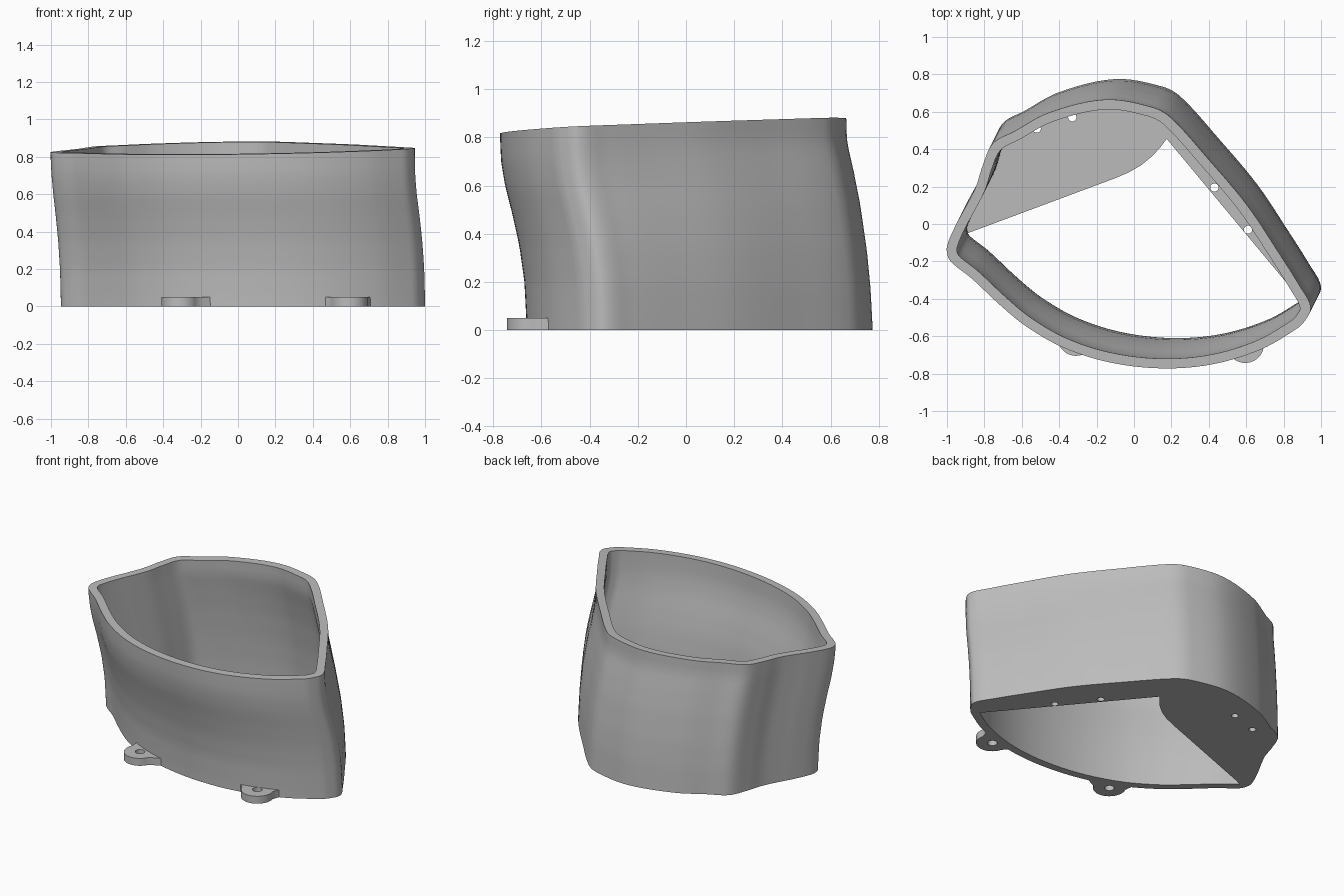
import bpy, bmesh, math
from mathutils import Vector

cube = bpy.data.objects.get("Cube")
if cube:
    bpy.data.objects.remove(cube)

grey = bpy.data.materials.new("plain_grey")
grey.use_nodes = True
grey.diffuse_color = (0.5, 0.5, 0.5, 1)
grey.node_tree.nodes["Principled BSDF"].inputs["Base Color"].default_value = (0.5, 0.5, 0.5, 1)

STEPS = 6                       # curve samples per outline segment
WALL = 0.052
LEAN = Vector((-0.055, -0.11))  # drift of the rim relative to the base

# Outline of the rim, counter-clockwise from the left tip
RIM = [Vector(p) for p in (
    (-1, -.12), (-.993, -.18), (-.96, -.22), (-.87, -.29), (-.72, -.43), (-.58, -.545),
    (-.38, -.66), (-.13, -.74), (.15, -.772), (.42, -.75), (.68, -.67), (.87, -.56),
    (.912, -.52), (.945, -.445), (.885, -.33), (.765, -.14), (.605, .1), (.395, .35),
    (.195, .57), (.095, .625), (-.155, .665), (-.455, .595), (-.64, .495), (-.755, .43),
    (-.81, .31), (-.845, .2), (-.89, .11), (-.95, 0))]
FRONT_RIGHT, TIP = 11, 1        # outline points where the floor starts and ends

# How far the wall has leaned at each height, along the front and the back
FRONT_LEAN = [(0, 0), (.05, .01), (.2, .08), (.35, .27), (.48, .53), (.6, .81), (.7, .96), (.8, 1), (1, 1)]
BACK_LEAN = [(0, 0), (.17, .08), (.33, .22), (.52, .47), (.66, .72), (.78, .97), (.88, 1), (1, 1)]


def lookup(table, z):
    for (a, fa), (b, fb) in zip(table, table[1:]):
        if z <= b:
            return fa + (fb - fa) * (z - a) / (b - a)
    return table[-1][1]


def inset(points, d):
    """Mitred inward offset of a counter-clockwise polygon."""
    out = []
    for i, p in enumerate(points):
        a = (p - points[i - 1]).normalized()
        b = (points[(i + 1) % len(points)] - p).normalized()
        n = Vector((-a.y - b.y, a.x + b.x)).normalized()
        out.append(p + n * d / max(0.5, n.dot(Vector((-a.y, a.x)))))
    return out


def smooth(points):
    """Closed curve through the points."""
    n, out = len(points), []
    tangent = [(points[(i + 1) % n] - points[i - 1]).normalized() for i in range(n)]
    for i in range(n):
        j = (i + 1) % n
        p, q = points[i], points[j]
        size = (q - p).length
        for k in range(STEPS):
            t = k / STEPS
            out.append(p * (1 + 2 * t) * (1 - t) ** 2 + q * t * t * (3 - 2 * t)
                       + (tangent[i] * t * (1 - t) ** 2 - tangent[j] * t * t * (1 - t)) * size)
    return out


def wall_point(p, u):
    """Place a rim point at height fraction u on the leaning wall."""
    z = u * (0.85 + 0.019 * p.x + 0.048 * p.y)
    back = min(1, max(0, (p.y + 0.45) / 0.9))
    t = lookup(FRONT_LEAN, z) * (1 - back) + lookup(BACK_LEAN, z) * back
    q = p - LEAN * (1 - t)
    return Vector((q.x, q.y, z))


def finish(obj):
    bpy.ops.object.select_all(action="DESELECT")
    obj.select_set(True)
    bpy.context.view_layer.objects.active = obj
    if obj.type == "CURVE":
        bpy.ops.object.convert(target="MESH")
    bpy.ops.object.shade_smooth_by_angle(angle=math.radians(30))


def plate(name, outline, holes, radius, thickness=0.05):
    """Flat slab on the ground with round holes."""
    curve = bpy.data.curves.new(name, "CURVE")
    curve.dimensions = "2D"
    curve.fill_mode = "BOTH"
    curve.extrude = thickness / 2
    circles = [[Vector((x + radius * math.cos(a * math.tau / 24),
                        y + radius * math.sin(a * math.tau / 24))) for a in range(24)]
               for x, y in holes]
    for loop in [outline] + circles:
        spline = curve.splines.new("POLY")
        spline.points.add(len(loop) - 1)
        for dot, p in zip(spline.points, loop):
            dot.co = (p.x, p.y, 0, 1)
        spline.use_cyclic_u = True
    curve.materials.append(grey)
    obj = bpy.data.objects.new(name, curve)
    obj.location.z = thickness / 2
    bpy.context.collection.objects.link(obj)
    finish(obj)


# Leaning wall: outer skin up, rim, inner skin down, base ring
outer, inner = smooth(RIM), smooth(inset(RIM, WALL))
LEVELS = 20
bm = bmesh.new()
rings = [[bm.verts.new(wall_point(p, k / LEVELS)) for p in outer] for k in range(LEVELS + 1)]
rings += [[bm.verts.new(wall_point(p, k / LEVELS)) for p in inner] for k in range(LEVELS, -1, -1)]
for r, ring in enumerate(rings):
    above = rings[(r + 1) % len(rings)]
    for i in range(len(ring)):
        j = (i + 1) % len(ring)
        bm.faces.new((ring[i], ring[j], above[j], above[i]))
bmesh.ops.recalc_face_normals(bm, faces=bm.faces)
mesh = bpy.data.meshes.new("wall")
bm.to_mesh(mesh)
bm.free()
mesh.materials.append(grey)
wall = bpy.data.objects.new("wall", mesh)
bpy.context.collection.objects.link(wall)
finish(wall)

# Partial floor following the back of the wall
base = [p - LEAN for p in inner]
edge = base[FRONT_RIGHT * STEPS:] + base[:TIP * STEPS + 1]
edge += [Vector(p) for p in ((-.1, .245), (-.03, .275), (.04, .315), (.1, .365), (.145, .415), (.175, .455))]
plate("floor", edge, [(-.52, .51), (-.33, .57), (.43, .195), (.61, -.03)], 0.022)


def tab(name, x, y, angle):
    """Rounded screw tab with flared roots, pointing along the angle."""
    out = Vector((math.cos(angle), math.sin(angle)))
    side = Vector((-out.y, out.x))
    centre = Vector((x, y))
    shape = [(-.07, -.15), (-.05, -.135), (-.025, -.115)]
    shape += [(.1 * math.cos(a), .1 * math.sin(a))
              for a in (math.pi * (k / 16 - .5) for k in range(17))]
    shape += [(-.025, .115), (-.05, .135), (-.07, .15)]
    plate(name, [centre + out * u + side * v for u, v in shape], [(x, y)], 0.03)


tab("right_tab", -.31, -.605, math.radians(-117))
tab("left_tab", .595, -.643, math.radians(-75))
